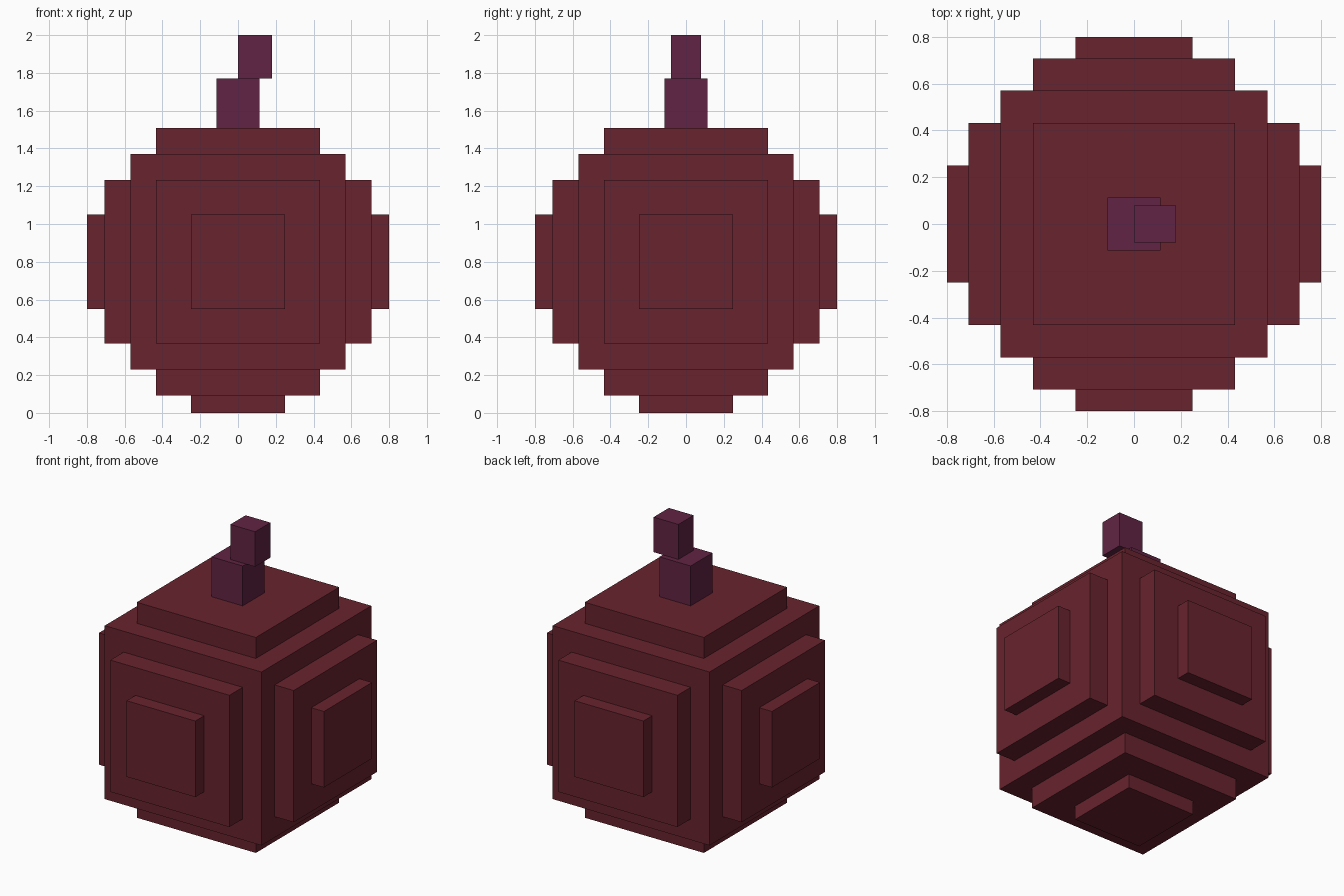
import bpy
import bmesh
from mathutils import Matrix, Vector

cube = bpy.data.objects.get("Cube")
if cube:
    bpy.data.objects.remove(cube, do_unlink=True)


def make_material(name, rgb):
    mat = bpy.data.materials.new(name)
    mat.use_nodes = True
    mat.diffuse_color = (*rgb, 1)
    bsdf = next(n for n in mat.node_tree.nodes if n.type == "BSDF_PRINCIPLED")
    bsdf.inputs["Base Color"].default_value = (*rgb, 1)
    return mat


def box(name, low, high, mat):
    low, high = Vector(low), Vector(high)
    bm = bmesh.new()
    bmesh.ops.create_cube(bm, size=1, matrix=Matrix.Translation((low + high) / 2)
                          @ Matrix.Diagonal((*(high - low), 1)))
    mesh = bpy.data.meshes.new(name)
    bm.to_mesh(mesh)
    bm.free()
    mesh.materials.append(mat)
    obj = bpy.data.objects.new(name, mesh)
    bpy.context.collection.objects.link(obj)
    return obj


skin = make_material("dark red skin", (0.138, 0.0168, 0.0262))
stalk = make_material("plum stem", (0.120, 0.0176, 0.0561))

CENTRE = Vector((0, 0, 0.80))
CORE, INNER, OUTER = 0.57, 0.708, 0.80       # distance of each step from the centre
INNER_HALF, OUTER_HALF = 0.433, 0.25         # half widths of the step plates


def plate(name, axis, sign, start, end, half):
    """Square plate standing on one side of the core."""
    low, high = Vector((-half,) * 3), Vector((half,) * 3)
    low[axis], high[axis] = sorted((sign * start, sign * end))
    return box(name, CENTRE + low, CENTRE + high, skin)


# Round blocky body: core with stepped plates, the top has only one step
box("body_core", CENTRE - Vector((CORE,) * 3), CENTRE + Vector((CORE,) * 3), skin)
sides = {"left": (0, 1), "right": (0, -1), "back": (1, 1),
         "front": (1, -1), "top": (2, 1), "bottom": (2, -1)}
for side, (axis, sign) in sides.items():
    plate(side + "_inner_plate", axis, sign, CORE, INNER, INNER_HALF)
    if side != "top":
        plate(side + "_outer_plate", axis, sign, INNER, OUTER, OUTER_HALF)

# Crooked stem
box("lower_stem", (-0.113, -0.113, 0.80 + INNER), (0.113, 0.113, 1.77), stalk)
box("upper_stem", (0, -0.079, 1.77), (0.18, 0.079, 2), stalk)
